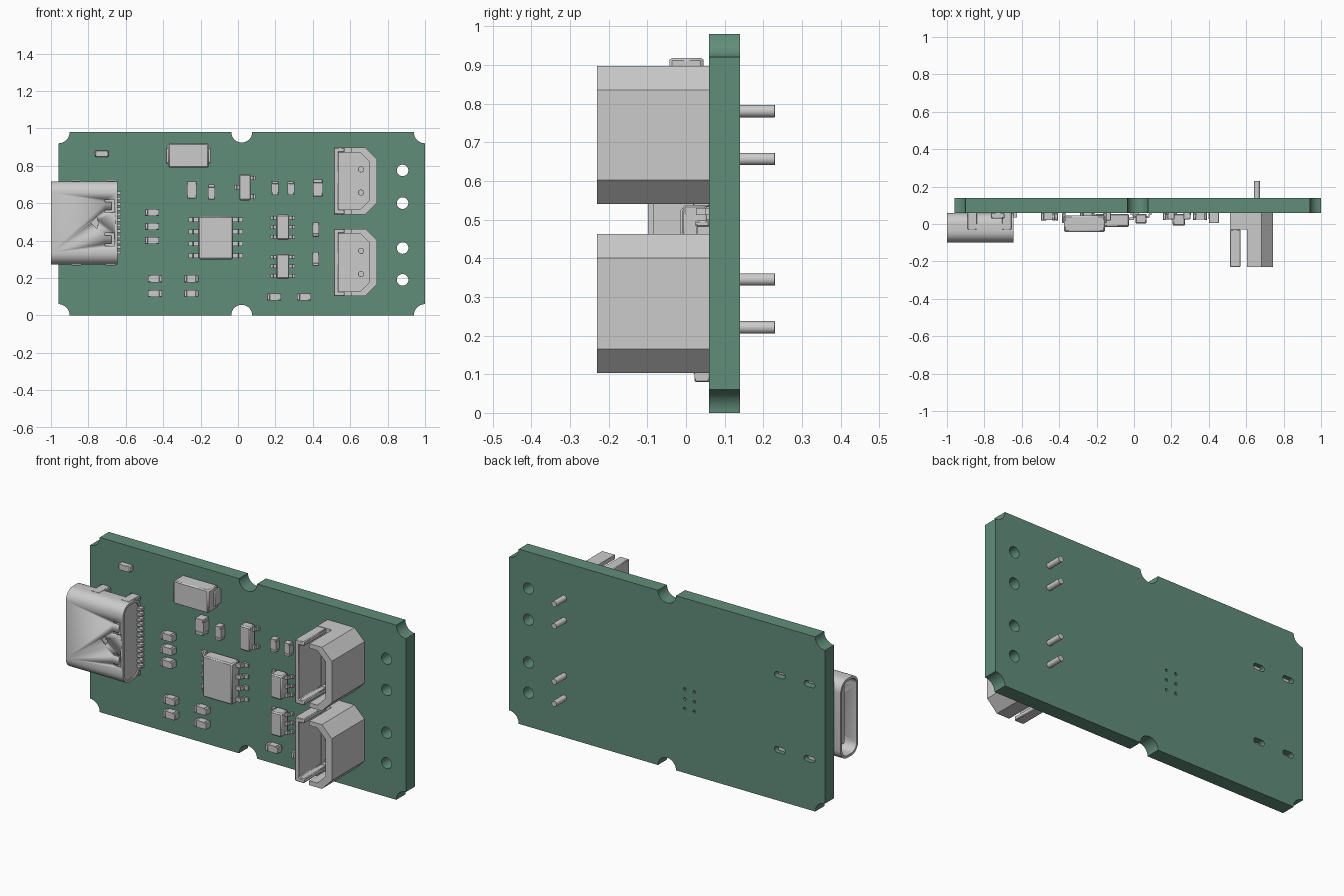
import bpy
from math import sin, cos, radians
from mathutils import Matrix

if "Cube" in bpy.data.objects:
    bpy.data.objects.remove(bpy.data.objects["Cube"])

GREEN = bpy.data.materials.new("board_green")
GREEN.diffuse_color = (0.12, 0.27, 0.195, 1)
GREEN.use_nodes = True
GREEN.node_tree.nodes["Principled BSDF"].inputs["Base Color"].default_value = GREEN.diffuse_color
AXES = {'x': Matrix(((0, 0, 1), (1, 0, 0), (0, 1, 0))),
        'y': Matrix(((1, 0, 0), (0, 0, -1), (0, 1, 0))),
        'z': Matrix.Identity(3)}
BACK = 0.14      # rear face of board
FACE = 0.06      # front face of board, parts sit here


def prism(name, loops, axis, lo, hi, bevel=0.0, mat=None):
    """Extrude closed outlines (first outer, others holes) along an axis."""
    cu = bpy.data.curves.new(name, 'CURVE')
    cu.dimensions, cu.fill_mode, cu.extrude = '2D', 'BOTH', (hi - lo) / 2
    for pts in loops:
        s = cu.splines.new('POLY')
        s.points.add(len(pts) - 1)
        for p, (u, v) in zip(s.points, pts):
            p.co = (u, v, 0, 1)
        s.use_cyclic_u = True
    ob = bpy.data.objects.new(name, cu)
    bpy.context.collection.objects.link(ob)
    bpy.ops.object.select_all(action='DESELECT')
    ob.select_set(True)
    bpy.context.view_layer.objects.active = ob
    bpy.ops.object.convert(target='MESH')
    ob = bpy.context.view_layer.objects.active
    offset = [(lo + hi) / 2 if a == axis else 0 for a in 'xyz']
    ob.data.transform(Matrix.Translation(offset) @ AXES[axis].to_4x4())
    bpy.ops.object.mode_set(mode='EDIT')
    bpy.ops.mesh.select_all(action='SELECT')
    bpy.ops.mesh.remove_doubles(threshold=1e-5)
    bpy.ops.mesh.normals_make_consistent(inside=False)
    bpy.ops.object.mode_set(mode='OBJECT')
    if bevel:
        m = ob.modifiers.new("edge", 'BEVEL')
        m.width, m.segments, m.limit_method, m.angle_limit = bevel, 1, 'ANGLE', radians(40)
    if mat:
        ob.data.materials.append(mat)
    bpy.ops.object.shade_smooth_by_angle(angle=radians(30))
    return ob


def arc(cx, cy, r, a0, a1, n=12):
    angles = [radians(a0 + (a1 - a0) * i / n) for i in range(n + 1)]
    return [(cx + r * cos(a), cy + r * sin(a)) for a in angles]


def circle(cx, cy, r, n=24):
    return arc(cx, cy, r, 0, 360, n)[:-1]


def stadium(cx, cy, half, r, n=10):
    return arc(cx + half, cy, r, -90, 90, n) + arc(cx - half, cy, r, 90, 270, n)


def rect(x0, y0, x1, y1):
    return [(x0, y0), (x1, y0), (x1, y1), (x0, y1)]


def box(name, x0, x1, y0, y1, z0, z1, bevel=0.0):
    return prism(name, [rect(x0, z0, x1, z1)], 'y', y0, y1, bevel)


# Circuit board with notches, holes, shell slots and vias
R = 0.06
outline = (arc(-0.96, 0, R, 90, 0) + arc(0.02, 0, R - .004, 180, 0, 20) + arc(1, 0, R, 180, 90)
           + arc(1, .98, R, 270, 180) + arc(0.02, .98, R - .004, 360, 180, 20) + arc(-.96, .98, R, 0, -90))
holes = [circle(.88, z, .031) for z in (.775, .60, .36, .19)]
holes += [stadium(x, z, .018, .016) for x in (-.68, -.865) for z in (.285, .705)]
holes += [circle(-.12 + dx, .415 + dz, .008, 12) for dx in (-.03, .03) for dz in (-.055, 0, .055)]
prism("circuit_board", [outline] + holes, 'y', FACE, BACK, mat=GREEN)

# Port shell: rounded tube open toward -x, with spring cut-outs on its face
ZC, YC = 0.495, -0.02


def rounded(hy, hz, r):
    pts = []
    for sy, sz, a in ((1, -1, -90), (1, 1, 0), (-1, 1, 90), (-1, -1, 180)):
        pts += arc(YC + sy * (hy - r), ZC + sz * (hz - r), r, a, a + 90, 8)
    return pts


shell = prism("port_shell", [rounded(.078, .222, .06), rounded(.064, .208, .046)], 'x', -1.0, -.645)
cuts = []
for s in (-1, 1):
    z = ZC + s * .09
    cuts.append([(-.71, z - .035), (-.66, z - .035), (-.66, z + .035), (-.71, z + .035),
                 (-.71, z + .021), (-.676, z + .021), (-.676, z - .021), (-.71, z - .021)])
cuts.append([(-.785, ZC), (-.755, ZC + .03), (-.755, ZC + .012), (-.745, ZC + .012),
             (-.745, ZC - .012), (-.755, ZC - .012), (-.755, ZC - .03)])
cutter = prism("shell_cutter", cuts, 'y', -.15, -.07)
cutter.hide_render = True
cutter.hide_set(True)
mod = shell.modifiers.new("openings", 'BOOLEAN')
mod.operation, mod.object, mod.solver = 'DIFFERENCE', cutter, 'EXACT'

# Port insides, contacts and mounting tabs
prism("port_housing", [rounded(.064, .208, .046)], 'x', -.735, -.652)
box("port_tongue", -.96, -.735, YC - .017, YC + .017, ZC - .165, ZC + .165, .005)
for i in range(12):
    z = ZC + (i - 5.5) * .029
    box("port_contact", -.66, -.625, .035, FACE, z - .008, z + .008)
for x in (-.68, -.865):
    for s in (-1, 1):
        z = ZC + s * .214
        box("port_tab", x - .025, x + .025, -.03, .12, z - .01, z + .01, .003)


# Two-pin sockets: floor, low ring and two slotted wall halves
def socket(z0, z1):
    x0, x1, c, t = .513, .743, .062, .025
    outer = [(x0, z0), (x1 - c, z0), (x1, z0 + c), (x1, z1 - c), (x1 - c, z1), (x0, z1)]
    d = c - .012
    xi = x1 - .04
    inner = [(x0 + t, z0 + t), (xi - d, z0 + t), (xi, z0 + t + d),
             (xi, z1 - t - d), (xi - d, z1 - t), (x0 + t, z1 - t)]
    prism("socket_floor", [outer], 'y', .015, FACE)
    prism("socket_ring", [outer, inner], 'y', -.03, .015)
    a, b = .570, .603
    left = [(a, z0), (a, z0 + t), inner[0], inner[5], (a, z1 - t), (a, z1), outer[5], outer[0]]
    right = [(b, z0)] + outer[1:5] + [(b, z1), (b, z1 - t)] + inner[4:0:-1] + [(b, z0 + t)]
    prism("socket_latch_wall", [left], 'y', -.23, -.03, .004)
    prism("socket_key_wall", [right], 'y', -.23, -.03)
    for s in (-1, 1):
        prism("socket_pin", [circle(.658, (z0 + z1) / 2 + s * .062, .016, 20)], 'y', -.15, .23, .005)


socket(.54, .897)
socket(.103, .463)


# Chip parts: body with slightly larger metal end caps
def chip(x0, x1, z0, z1, front):
    if x1 - x0 > z1 - z0:
        e = (x1 - x0) * .2
        body, caps = (x0 + e, x1 - e, z0, z1), ((x0, x0 + e, z0, z1), (x1 - e, x1, z0, z1))
    else:
        e = (z1 - z0) * .2
        body, caps = (x0, x1, z0 + e, z1 - e), ((x0, x1, z0, z0 + e), (x0, x1, z1 - e, z1))
    box("chip_body", body[0], body[1], front + .003, FACE, body[2], body[3])
    for a, b, c, d in caps:
        box("chip_end_cap", a, b, front, FACE, c, d, .003)


for z in (.551, .476, .401):                       # stack beside the port
    chip(-.497, -.422, z - .019, z + .019, .018)
for x, z in ((-.444, .196), (-.444, .117), (-.25, .196), (-.25, .117)):
    chip(x - .038, x + .038, z - .019, z + .019, .02)
for x in (.193, .353):                             # bottom edge
    chip(x - .038, x + .038, .08, .118, .022)
for x in (.198, .283):                             # upper right
    chip(x - .018, x + .018, .643, .717, .025)
for z in (.46, .302):
    chip(.397, .433, z - .037, z + .037, .025)
chip(.40, .454, .636, .727, .005)
chip(-.273, -.222, .626, .717, .008)
chip(-.16, -.123, .62, .70, .02)
box("indicator_lamp", -.765, -.692, .03, FACE, .846, .882, .004)

# Large moulded capacitor
box("capacitor_body", -.374, -.155, -.043, .045, .79, .918, .007)
for x in (-.384, -.165):
    box("capacitor_lead", x, x + .019, .005, FACE, .812, .896, .004)


# Leaded packages: bevelled body plus gull-wing leads on each side
def package(x0, x1, z0, z1, front, reach, left, right, w):
    box("package_body", x0, x1, front, FACE - .006, z0, z1, .006)
    ym, t = (front + FACE) / 2, .011
    for s, edge, rows in ((-1, x0, left), (1, x1, right)):
        prof = [(edge - s * .008, ym), (edge + s * reach * .5, ym), (edge + s * reach * .6, FACE - t),
                (edge + s * reach, FACE - t), (edge + s * reach, FACE), (edge + s * reach * .45, FACE),
                (edge + s * reach * .35, ym + t), (edge - s * .008, ym + t)]
        for z in rows:
            prism("package_lead", [prof], 'z', z - w / 2, z + w / 2)


rows8 = [.415 + (i - 1.5) * .064 for i in range(4)]
package(-.21, -.027, .30, .53, -.015, .054, rows8, rows8, .022)
for zc in (.471, .262):
    rows6 = [zc - .05, zc, zc + .05]
    package(.207, .273, zc - .067, zc + .067, -.008, .032, rows6, rows6, .018)
package(.008, .068, .615, .754, .003, .026, [.685], [.634, .735], .022)
